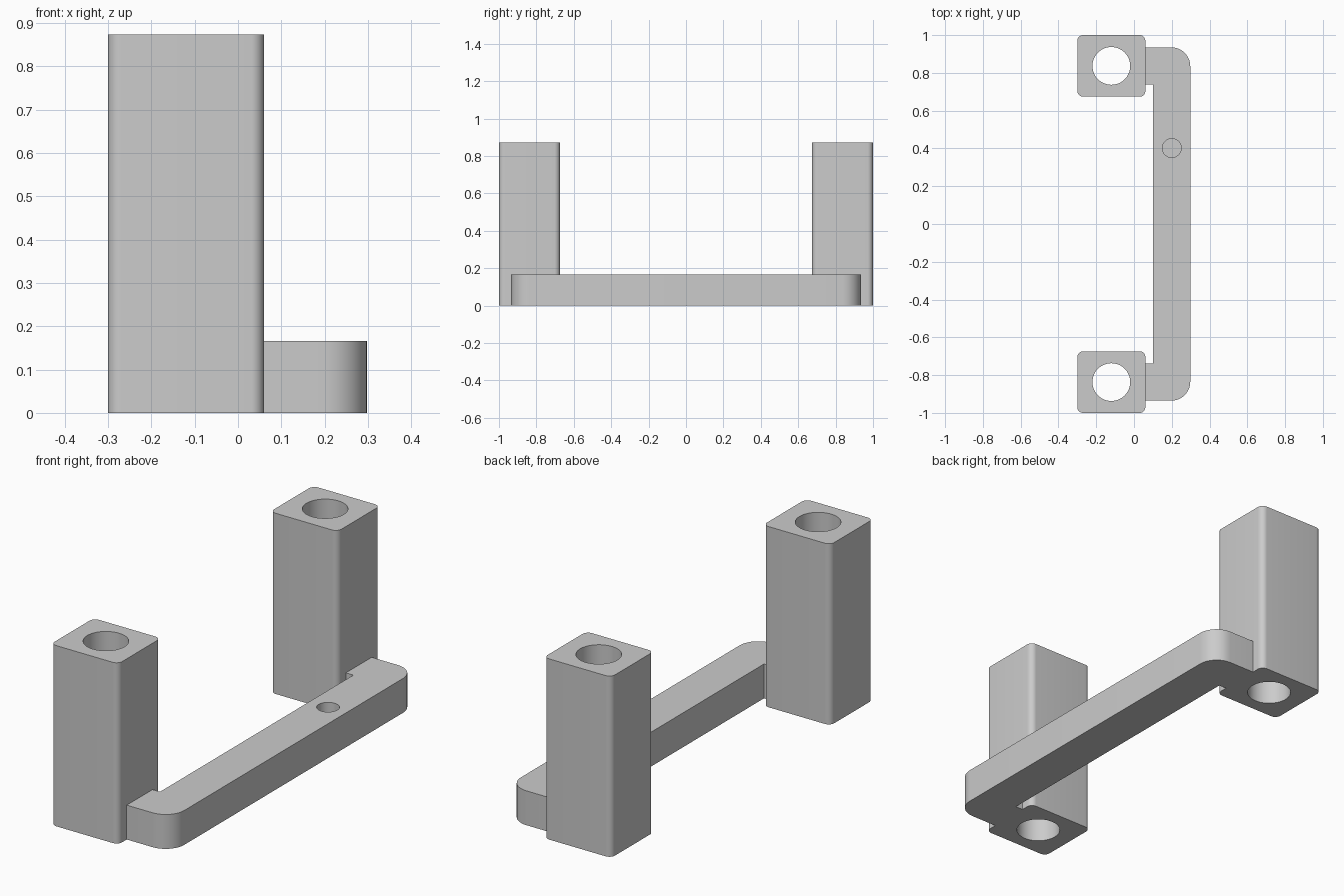
import bpy, bmesh, math

cube = bpy.data.objects.get("Cube")
if cube:
    bpy.data.objects.remove(cube, do_unlink=True)

grey = bpy.data.materials.new("plain grey")
grey.use_nodes = True
COLOUR = (0.6, 0.6, 0.6, 1)
grey.diffuse_color = COLOUR
grey.node_tree.nodes["Principled BSDF"].inputs["Base Color"].default_value = COLOUR


def rounded(corners, steps=10):
    """Outline from (x, y, radius) corners, with an arc where radius > 0."""
    points = []
    for i, (x, y, r) in enumerate(corners):
        if r == 0:
            points.append((x, y))
            continue
        px, py, _ = corners[i - 1]
        nx, ny, _ = corners[(i + 1) % len(corners)]
        # Axis directions towards the neighbouring corners
        a = [(px > x) - (px < x), (py > y) - (py < y)]
        b = [(nx > x) - (nx < x), (ny > y) - (ny < y)]
        for k in range(steps + 1):
            t = math.pi / 2 * k / steps
            u, v = r * (1 - math.sin(t)), r * (1 - math.cos(t))
            points.append((x + a[0] * u + b[0] * v, y + a[1] * u + b[1] * v))
    return points


def prism(name, outline, z0, z1):
    bm = bmesh.new()
    base = bm.faces.new([bm.verts.new((x, y, z0)) for x, y in outline])
    top = bmesh.ops.extrude_face_region(bm, geom=[base])["geom"]
    verts = [g for g in top if isinstance(g, bmesh.types.BMVert)]
    bmesh.ops.translate(bm, verts=verts, vec=(0, 0, z1 - z0))
    bmesh.ops.recalc_face_normals(bm, faces=bm.faces)
    mesh = bpy.data.meshes.new(name)
    bm.to_mesh(mesh)
    bm.free()
    mesh.materials.append(grey)
    obj = bpy.data.objects.new(name, mesh)
    bpy.context.collection.objects.link(obj)
    return obj


def drill(obj, x, y, radius, z0, z1):
    """Cut a vertical round hole, then smooth the curved walls."""
    ring = [(x + radius * math.cos(math.tau * i / 48),
             y + radius * math.sin(math.tau * i / 48)) for i in range(48)]
    cutter = prism("hole_cutter", ring, z0, z1)
    mod = obj.modifiers.new("hole", "BOOLEAN")
    mod.operation, mod.solver, mod.object = "DIFFERENCE", "EXACT", cutter
    bpy.ops.object.select_all(action="DESELECT")
    obj.select_set(True)
    bpy.context.view_layer.objects.active = obj
    bpy.ops.object.modifier_apply(modifier=mod.name)
    bpy.data.objects.remove(cutter, do_unlink=True)
    bpy.ops.object.shade_smooth_by_angle(angle=math.radians(30))


# Upright blocks with a bore right through
for name, s in (("back_post", 1), ("front_post", -1)):
    near, far = s * 0.674, s * 1.0
    post = prism(name, rounded([(-0.3, near, 0.03), (0.06, near, 0.03),
                                (0.06, far, 0.03), (-0.3, far, 0.03)]), 0, 0.873)
    drill(post, -0.12, s * 0.837, 0.1, -0.1, 1)

# Low bracket joining the posts, with a blind hole in its top
half = [(0.06, 0.935, 0), (0.298, 0.935, 0.1)]
inner = [(0.1, 0.738, 0), (0.06, 0.738, 0)]
corners = (half + [(x, -y, r) for x, y, r in reversed(half)]
           + [(x, -y, r) for x, y, r in reversed(inner)] + inner)
bar = prism("connecting_bar", rounded(corners), 0, 0.166)
drill(bar, 0.2, 0.402, 0.05, 0.07, 0.3)
